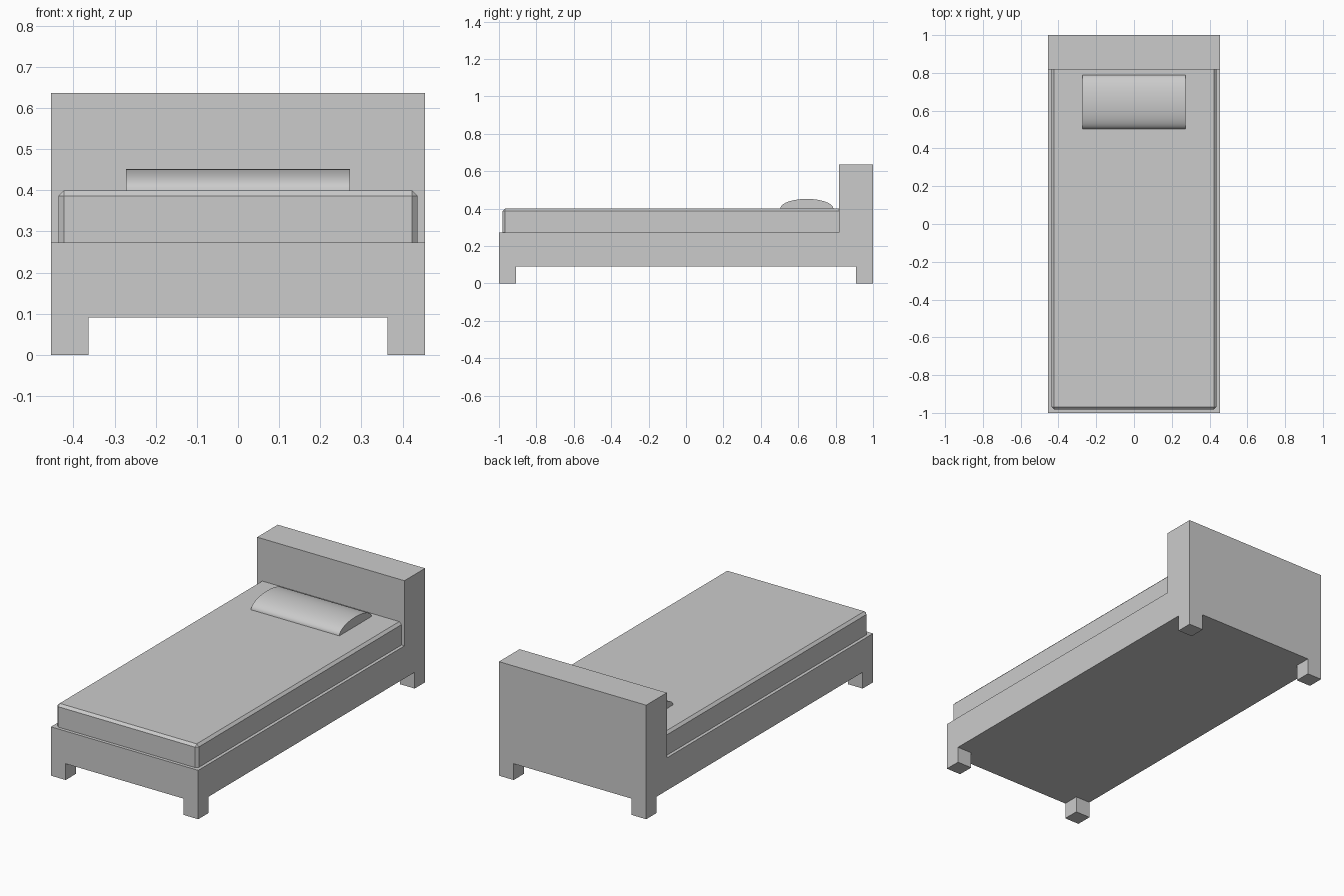
import bpy, bmesh, math

if "Cube" in bpy.data.objects:
    bpy.data.objects.remove(bpy.data.objects["Cube"])

U = 1 / 11  # leg width, the module of the whole bed


def prism(name, profile, axis, a, b):
    """Extrude a 2D profile along an axis: 'X' uses (y, z), 'Z' uses (x, y)."""
    def place(p, t):
        return (t, p[0], p[1]) if axis == 'X' else (p[0], p[1], t)
    bm = bmesh.new()
    face = bm.faces.new([bm.verts.new(place(p, a)) for p in profile])
    top = bmesh.ops.extrude_face_region(bm, geom=[face])['geom']
    shift = (b - a, 0, 0) if axis == 'X' else (0, 0, b - a)
    bmesh.ops.translate(bm, vec=shift,
                        verts=[g for g in top if isinstance(g, bmesh.types.BMVert)])
    # extruding a region can remove the start face, so close it if needed
    bmesh.ops.holes_fill(bm, edges=[e for e in bm.edges if e.is_boundary])
    bmesh.ops.recalc_face_normals(bm, faces=bm.faces)
    return finish(name, bm)


def finish(name, bm):
    mesh = bpy.data.meshes.new(name)
    bm.to_mesh(mesh)
    bm.free()
    obj = bpy.data.objects.new(name, mesh)
    bpy.context.collection.objects.link(obj)
    return obj


# Bed frame: L-shaped side profile with the headboard at the back
frame = prism("bed_frame",
              [(-1, 0), (1, 0), (1, 7 * U), (9 * U, 7 * U), (9 * U, 3 * U), (-1, 3 * U)],
              'X', -5 * U, 5 * U)

# Cross-shaped cutter below the frame leaves four corner legs
x, y, X, Y = 4 * U, 10 * U, 0.6, 1.2
cutter = prism("leg_gap_cutter",
               [(x, y), (x, Y), (-x, Y), (-x, y), (-X, y), (-X, -y),
                (-x, -y), (-x, -Y), (x, -Y), (x, -y), (X, -y), (X, y)],
               'Z', -0.1, U)
cutter.hide_render = True
cutter.hide_viewport = False
cutter.display_type = 'WIRE'
cut = frame.modifiers.new("leg_gaps", 'BOOLEAN')
cut.operation = 'DIFFERENCE'
cut.solver = 'EXACT'
cut.object = cutter

# Apply the cut and drop the cutter
bpy.context.view_layer.objects.active = frame
frame.select_set(True)
bpy.ops.object.modifier_apply(modifier=cut.name)
bpy.data.objects.remove(cutter)

# Mattress: box with chamfered top and front corner edges
w, front, back, low, high = 4.8 * U, -10.8 * U, 9 * U, 3 * U, 4.4 * U
bm = bmesh.new()
bmesh.ops.create_cube(bm, size=1)
for v in bm.verts:
    v.co = (v.co.x * 2 * w,
            front if v.co.y < 0 else back,
            low if v.co.z < 0 else high)
edges = [e for e in bm.edges
         if not all(v.co.z < low + 0.01 for v in e.verts)
         and not all(v.co.y > back - 0.01 for v in e.verts)]
bmesh.ops.bevel(bm, geom=edges, offset=0.0136, offset_type='OFFSET',
                segments=1, profile=0.5, affect='EDGES')
finish("mattress", bm)

# Pillow: half-elliptical bolster
n = 24
pillow = prism("pillow",
               [(0.646 + 0.142 * math.cos(math.pi * i / n),
                 high + 0.052 * math.sin(math.pi * i / n)) for i in range(n + 1)],
               'X', -3 * U, 3 * U)
bpy.ops.object.select_all(action='DESELECT')
pillow.select_set(True)
bpy.context.view_layer.objects.active = pillow
bpy.ops.object.shade_smooth_by_angle(angle=math.radians(40))
